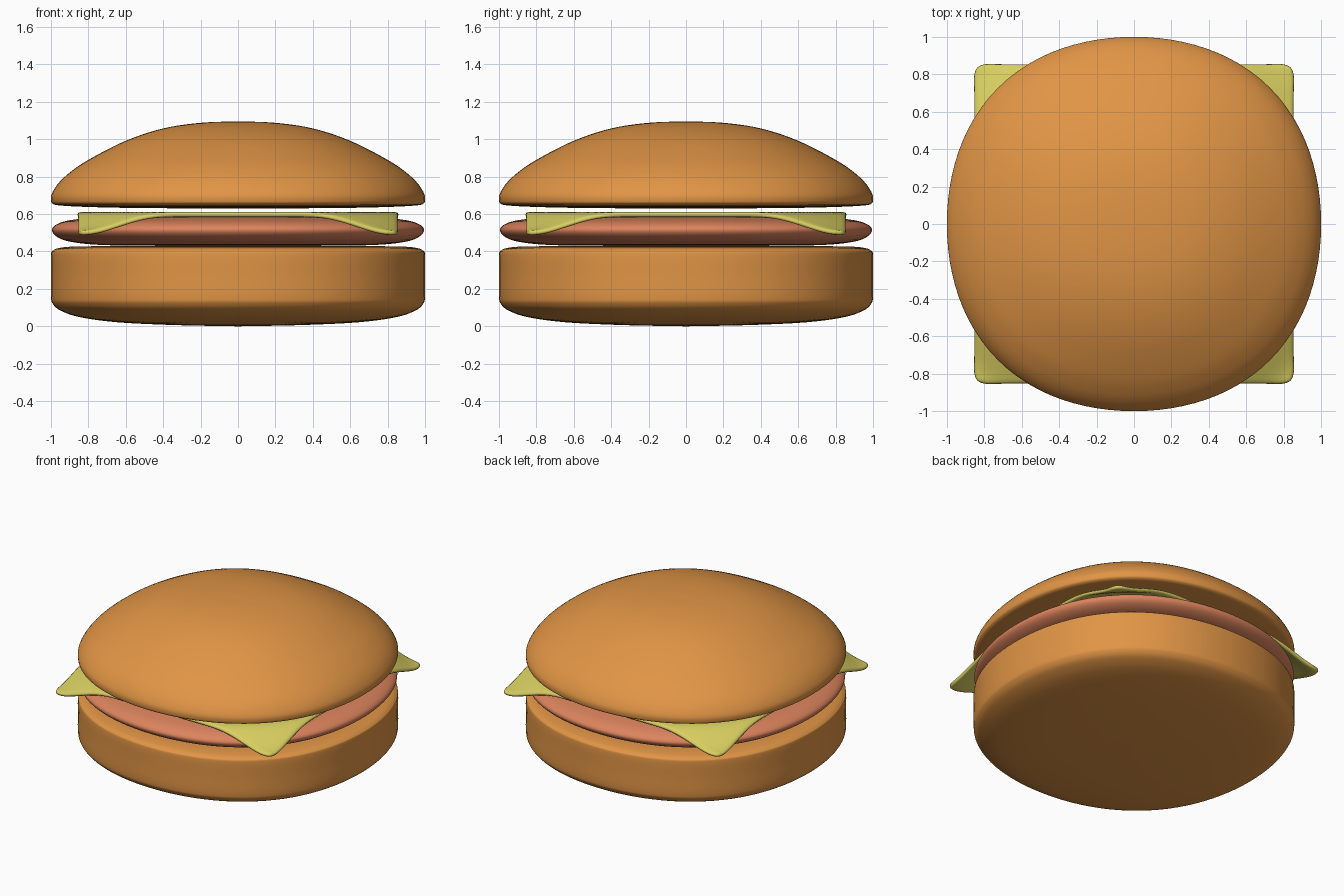
import bpy, bmesh, math

if "Cube" in bpy.data.objects:
    bpy.data.objects.remove(bpy.data.objects["Cube"])


def material(name, rgb):
    m = bpy.data.materials.new(name)
    m.diffuse_color = (*rgb, 1)
    m.use_nodes = True
    m.node_tree.nodes["Principled BSDF"].inputs["Base Color"].default_value = m.diffuse_color
    return m


def finish(name, bm, mat):
    me = bpy.data.meshes.new(name)
    bmesh.ops.recalc_face_normals(bm, faces=bm.faces)
    for f in bm.faces:
        f.smooth = True
    bm.to_mesh(me)
    bm.free()
    me.materials.append(mat)
    ob = bpy.data.objects.new(name, me)
    bpy.context.collection.objects.link(ob)
    return ob


def spline(pts, n=5):
    # Catmull-Rom curve through the profile points
    p = [pts[0]] + pts + [pts[-1]]
    out = []
    for a, b, c, d in zip(p, p[1:], p[2:], p[3:]):
        for k in range(n):
            t = k / n
            out.append(tuple(0.5 * (2 * b[i] + (c[i] - a[i]) * t
                       + (2 * a[i] - 5 * b[i] + 4 * c[i] - d[i]) * t * t
                       + (3 * b[i] - a[i] - 3 * c[i] + d[i]) * t ** 3) for i in (0, 1)))
    return out + [pts[-1]]


def round_part(name, profile, mat, seg=96):
    # Lathe from bottom pole to top pole, with a slightly squared round outline
    bm = bmesh.new()
    curve = spline(profile)
    rings = []
    for r, z in curve[1:-1]:
        ring = []
        for i in range(seg):
            a = 2 * math.pi * i / seg
            s = r * (1 + 0.0143 * (1 - math.cos(4 * a)))
            ring.append(bm.verts.new((s * math.cos(a), s * math.sin(a), z)))
        rings.append(ring)
    low = bm.verts.new((0, 0, curve[0][1]))
    high = bm.verts.new((0, 0, curve[-1][1]))
    for i in range(seg):
        j = (i + 1) % seg
        bm.faces.new((low, rings[0][j], rings[0][i]))
        bm.faces.new((high, rings[-1][i], rings[-1][j]))
        for a, b in zip(rings, rings[1:]):
            bm.faces.new((a[i], a[j], b[j], b[i]))
    return finish(name, bm, mat)


bread = material("bread", (0.75, 0.30, 0.06))
meat = material("meat", (0.72, 0.23, 0.11))
cheese_mat = material("cheese", (0.69, 0.62, 0.12))

# Bottom bun
round_part("bottom_bun", [(0, 0), (0.35, 0.007), (0.65, 0.022), (0.85, 0.05), (0.95, 0.085),
                          (0.99, 0.12), (1, 0.16), (1, 0.27), (1, 0.38), (0.99, 0.405),
                          (0.95, 0.42), (0.85, 0.427), (0.5, 0.43), (0, 0.43)], bread)

# Patty
round_part("patty", [(0, 0.43), (0.5, 0.431), (0.75, 0.436), (0.9, 0.453), (0.97, 0.48),
                     (0.995, 0.515), (0.97, 0.545), (0.9, 0.567), (0.75, 0.582),
                     (0.5, 0.586), (0, 0.587)], meat)

# Top bun
round_part("top_bun", [(0, 0.63), (0.5, 0.632), (0.8, 0.638), (0.95, 0.646), (0.99, 0.655),
                       (1, 0.675), (0.995, 0.71), (0.96, 0.765), (0.9, 0.822), (0.8, 0.89),
                       (0.6, 0.992), (0.4, 1.058), (0.2, 1.088), (0, 1.096)], bread)

# Cheese slice: rounded square whose corners droop over the patty
half, corner = 0.86, 0.07
bm = bmesh.new()
bmesh.ops.create_grid(bm, x_segments=48, y_segments=48, size=half)
for v in bm.verts:
    x, y = v.co.x, v.co.y
    core = half - corner
    qx, qy = abs(x) - core, abs(y) - core
    if qx > 0 and qy > 0:
        k = max(qx, qy) / math.hypot(qx, qy)
        v.co.x = math.copysign(core + qx * k, x)
        v.co.y = math.copysign(core + qy * k, y)
    t = min(max((math.hypot(v.co.x, v.co.y) - 0.92) / 0.26, 0), 1)
    v.co.z = 0.611 - 0.098 * t * t * (3 - 2 * t)
cheese = finish("cheese_slice", bm, cheese_mat)
sol = cheese.modifiers.new("thickness", 'SOLIDIFY')
sol.thickness = 0.028
sol.offset = -1
sub = cheese.modifiers.new("soft_edges", 'SUBSURF')
sub.levels = sub.render_levels = 1
